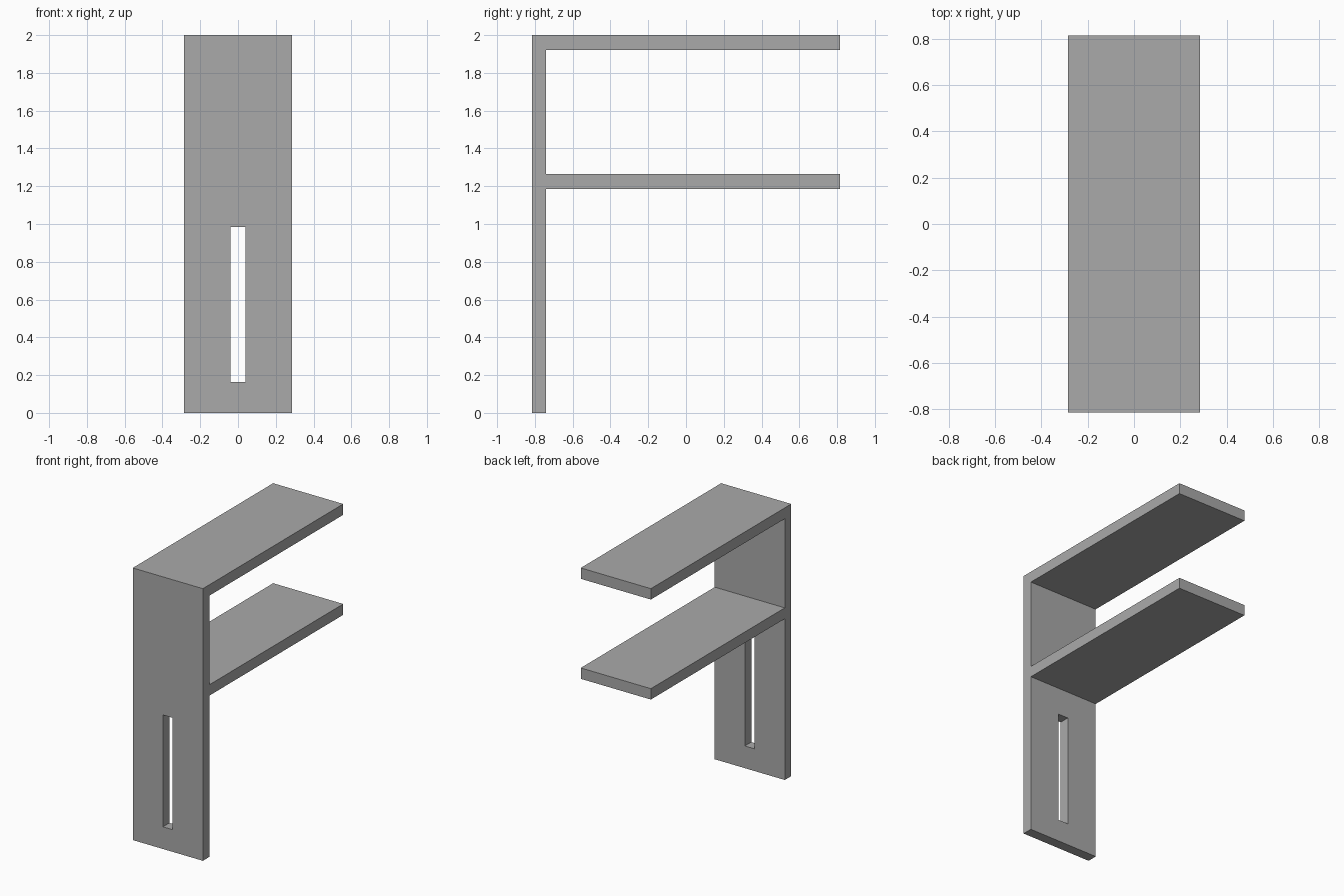
import bpy
import bmesh

default = bpy.data.objects.get("Cube")
if default:
    bpy.data.objects.remove(default, do_unlink=True)

HALF_W = 0.285        # half the width of the plate and shelves
FRONT, INNER, BACK = -0.815, -0.74, 0.815

# Single grey finish
grey = bpy.data.materials.new("matte_grey")
grey.use_nodes = True
colour = (0.4, 0.4, 0.4, 1.0)
grey.diffuse_color = colour
grey.node_tree.nodes["Principled BSDF"].inputs["Base Color"].default_value = colour


def extrude_profile(name, points, half_width):
    """Extrude a closed (y, z) outline symmetrically along x."""
    bm = bmesh.new()
    face = bm.faces.new([bm.verts.new((-half_width, y, z)) for y, z in points])
    result = bmesh.ops.extrude_face_region(bm, geom=[face])
    moved = [v for v in result["geom"] if isinstance(v, bmesh.types.BMVert)]
    bmesh.ops.translate(bm, verts=moved, vec=(2 * half_width, 0, 0))
    bmesh.ops.recalc_face_normals(bm, faces=bm.faces)
    mesh = bpy.data.meshes.new(name)
    bm.to_mesh(mesh)
    bm.free()
    mesh.materials.append(grey)
    obj = bpy.data.objects.new(name, mesh)
    bpy.context.collection.objects.link(obj)
    return obj


# Upright plate with two shelves, as one side profile
bracket = extrude_profile("shelf_bracket", [
    (FRONT, 0), (INNER, 0),
    (INNER, 1.185), (BACK, 1.185), (BACK, 1.265), (INNER, 1.265),
    (INNER, 1.92), (BACK, 1.92), (BACK, 2), (FRONT, 2),
], HALF_W)

# Vertical slot through the lower plate
cutter = extrude_profile("slot_cutter", [
    (FRONT - 0.1, 0.163), (INNER + 0.1, 0.163),
    (INNER + 0.1, 0.985), (FRONT - 0.1, 0.985),
], 0.04)
cutter.hide_render = True

slot = bracket.modifiers.new("slot", 'BOOLEAN')
slot.operation = 'DIFFERENCE'
slot.solver = 'EXACT'
slot.object = cutter

bpy.context.view_layer.objects.active = bracket
bpy.ops.object.modifier_apply(modifier=slot.name)
bpy.data.objects.remove(cutter, do_unlink=True)
